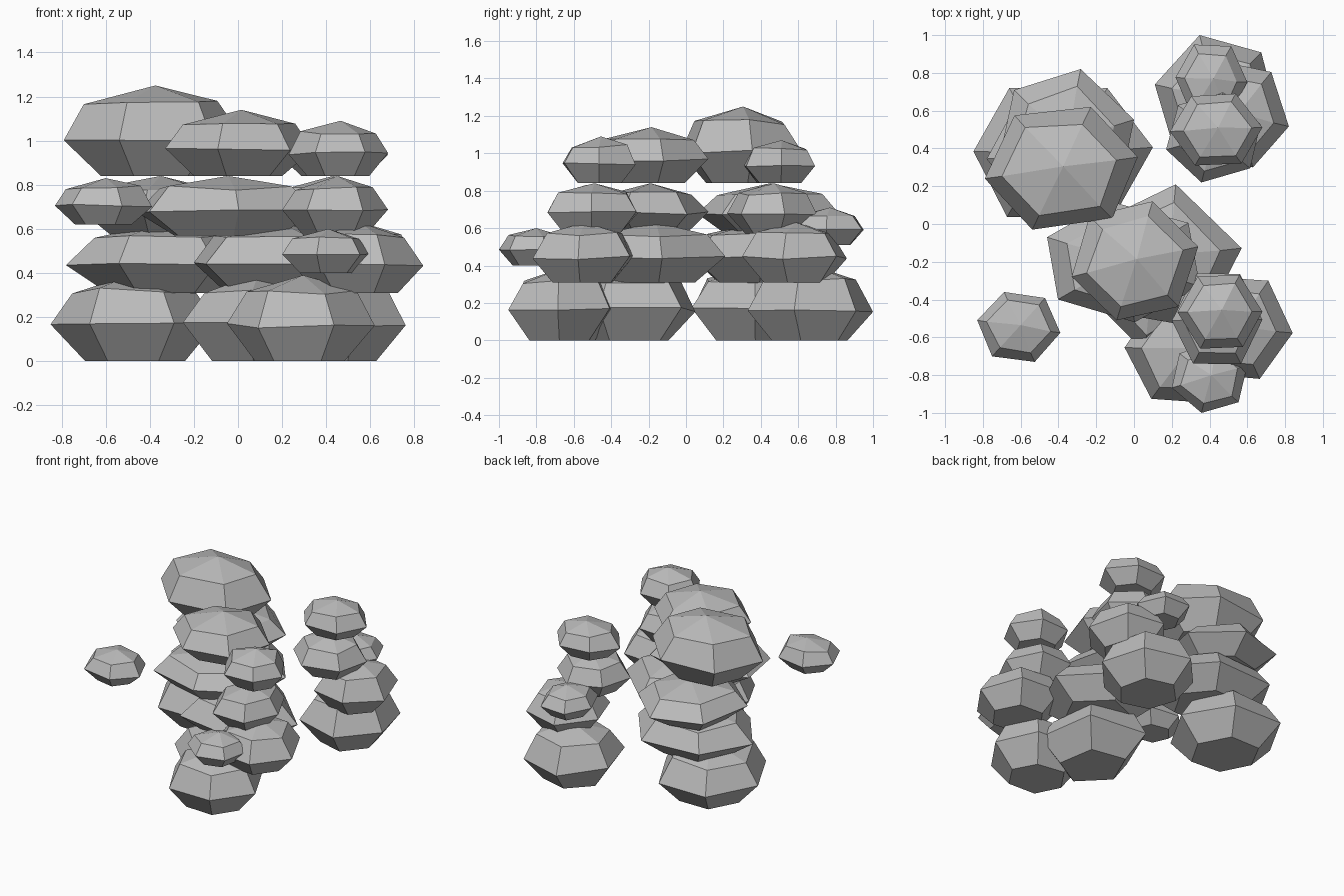
import bpy, bmesh, math, random

if "Cube" in bpy.data.objects:
    bpy.data.objects.remove(bpy.data.objects["Cube"], do_unlink=True)

random.seed(4)
stone = bpy.data.materials.new("stone_grey")
stone.use_nodes = True
grey = (0.5, 0.5, 0.5, 1)
stone.diffuse_color = grey
stone.node_tree.nodes["Principled BSDF"].inputs["Base Color"].default_value = grey

# Cross-sections of every boulder: (relative width, relative height, height jitter)
FOOT, WAIST, SHOULDER = (0.6, 0, 0), (1, 0.41, 0.03), (0.74, 0.8, 0.04)


def boulder(name, x_range, y_range, z_range, phase, sides=6):
    """Faceted stone with a flat foot, wide waist, sloping shoulders and blunt peak."""
    angles = [math.radians(phase + random.uniform(-2, 2)) + math.tau * i / sides
              for i in range(sides)]
    xs, ys = [math.cos(a) for a in angles], [math.sin(a) for a in angles]

    def fit(values, v, span, width):
        # stretch the outline to fill the span, narrowed about its middle
        t = (v - min(values)) / (max(values) - min(values)) - 0.5
        return (span[0] + span[1]) / 2 + t * width * (span[1] - span[0])

    low, high = z_range
    bm = bmesh.new()
    rings = []
    for width, level, jitter in (FOOT, WAIST, SHOULDER):
        ring = []
        for px, py in zip(xs, ys):
            w = width * (1 if width == 1 else random.uniform(0.95, 1.05))
            z = low + (high - low) * (level + random.uniform(-jitter, jitter))
            ring.append(bm.verts.new((fit(xs, px, x_range, w),
                                      fit(ys, py, y_range, w), z)))
        rings.append(ring)
    bm.faces.new(rings[0][::-1])
    for a, b in zip(rings, rings[1:]):
        for i in range(sides):
            j = (i + 1) % sides
            bm.faces.new((a[i], a[j], b[j], b[i]))
    # fan of facets up to the peak
    peak = bm.verts.new((sum(x_range) / 2 + 0.01, sum(y_range) / 2 + 0.01, high))
    for i in range(sides):
        bm.faces.new((rings[-1][i], rings[-1][(i + 1) % sides], peak))
    bmesh.ops.recalc_face_normals(bm, faces=bm.faces)
    mesh = bpy.data.meshes.new(name)
    bm.to_mesh(mesh)
    bm.free()
    mesh.materials.append(stone)
    bpy.context.collection.objects.link(bpy.data.objects.new(name, mesh))


# Heights of the lower three courses
GROUND, SECOND, THIRD = (0, 0.4), (0.31, 0.63), (0.57, 0.84)

# Tall stack at the back on the -x side
boulder("tall_stack_base", (-0.85, -0.1), (0.03, 0.72), GROUND, 0)
boulder("tall_stack_second", (-0.78, 0.1), (0.03, 0.72), SECOND, 3)
boulder("tall_stack_third", (-0.72, 0), (0.06, 0.82), THIRD, 18)
boulder("tall_stack_top", (-0.79, 0.02), (-0.03, 0.62), (0.84, 1.25), 9)

# Central stack
boulder("middle_stack_base", (-0.25, 0.42), (-0.68, 0.05), GROUND, -26, sides=5)
boulder("middle_stack_second", (-0.2, 0.57), (-0.55, 0.21), SECOND, 8, sides=5)
boulder("middle_stack_third", (-0.46, 0.35), (-0.52, 0.12), THIRD, -22)
boulder("middle_stack_top", (-0.33, 0.34), (-0.51, 0.12), (0.84, 1.14), 14)

# Front stack on the +x side, with a small stone on its ledge
boulder("front_stack_base", (-0.05, 0.62), (-0.95, -0.38), (0, 0.39), -4)
boulder("front_stack_second", (0.24, 0.84), (-0.82, -0.28), SECOND, -5)
boulder("front_ledge_stone", (0.2, 0.6), (-1, -0.62), (0.4, 0.6), 18)
boulder("front_stack_third", (0.2, 0.68), (-0.74, -0.26), THIRD, 0)
boulder("front_stack_top", (0.23, 0.68), (-0.66, -0.27), (0.84, 1.09), 1)

# Back stack on the +x side, with a small stone on its ledge
boulder("back_stack_base", (0.11, 0.76), (0.33, 1), GROUND, -14)
boulder("back_stack_second", (0.27, 0.82), (0.3, 0.86), SECOND, -11)
boulder("back_ledge_stone", (0.22, 0.6), (0.57, 0.95), (0.51, 0.71), -3)
boulder("back_stack_third", (0.17, 0.67), (0.22, 0.7), THIRD, 17)
boulder("back_stack_top", (0.19, 0.68), (0.31, 0.69), (0.84, 1.07), 4)

# Lone stone hovering at the front on the -x side
boulder("lone_stone", (-0.83, -0.39), (-0.73, -0.36), (0.62, 0.83), -9)
